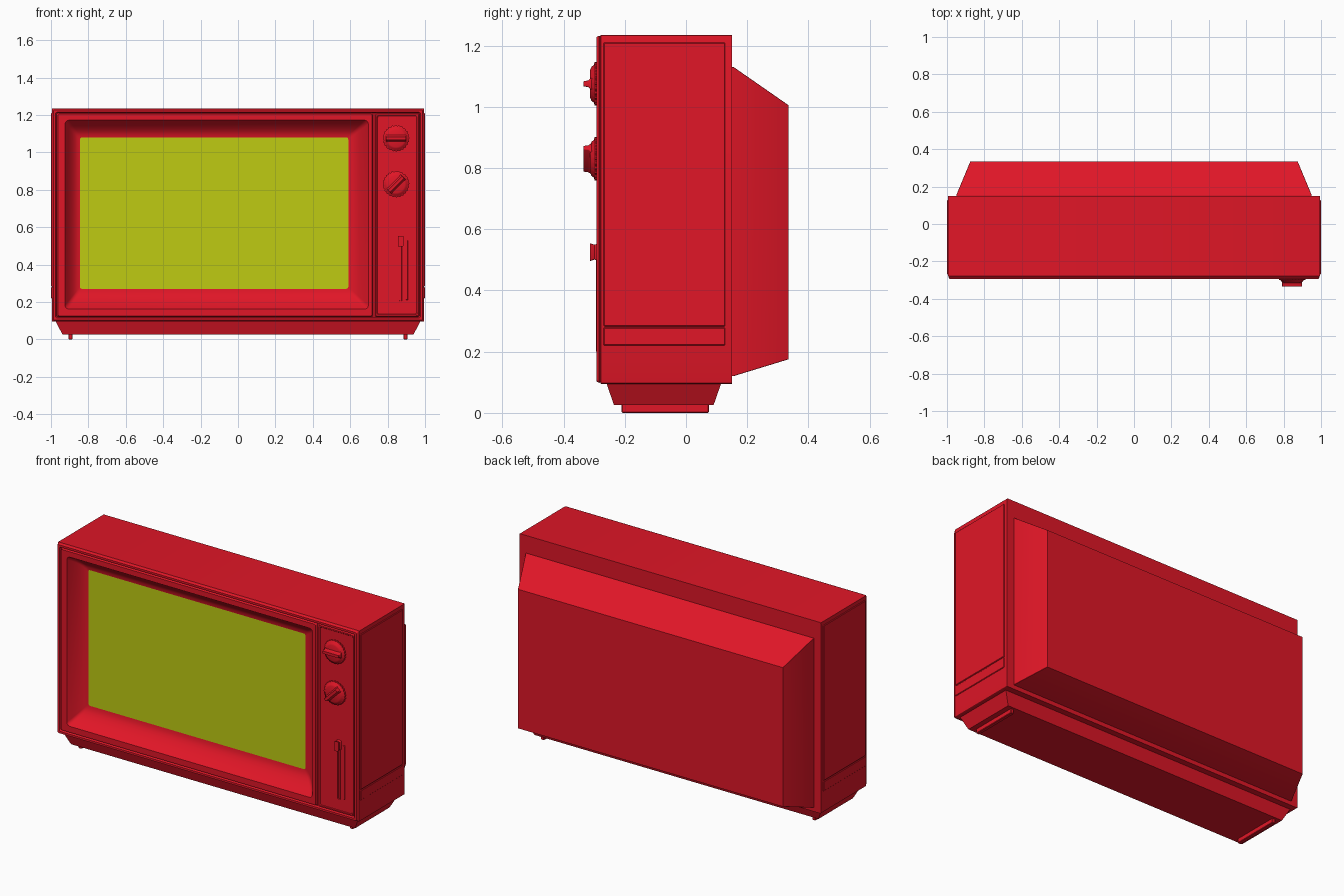
import bpy, bmesh
from math import sin, cos, pi, radians
from mathutils import Matrix, Vector

if "Cube" in bpy.data.objects:
    bpy.data.objects.remove(bpy.data.objects["Cube"])


def material(name, color):
    m = bpy.data.materials.new(name)
    m.diffuse_color = (*color, 1)
    m.use_nodes = True
    m.node_tree.nodes["Principled BSDF"].inputs["Base Color"].default_value = m.diffuse_color
    return m


RED = material("red_plastic", (0.75, 0.008, 0.02))
YELLOW = material("screen_yellow", (0.52, 0.60, 0.006))


def finish(name, bm, mat=RED, mirror=False):
    me = bpy.data.meshes.new(name)
    bm.to_mesh(me)
    bm.free()
    ob = bpy.data.objects.new(name, me)
    bpy.context.collection.objects.link(ob)
    me.materials.append(mat)
    if mirror:
        ob.modifiers.new("mirror", 'MIRROR')
    return ob


def rect(x0, x1, z0, z1, y, r=0.008, n=4):
    """Rounded rectangle facing the front, at depth y."""
    pts = []
    for k, (cx, cz) in enumerate([(x1 - r, z0 + r), (x1 - r, z1 - r),
                                  (x0 + r, z1 - r), (x0 + r, z0 + r)]):
        for i in range(n):
            a = -pi / 2 + k * pi / 2 + i / (n - 1) * pi / 2
            pts.append((cx + r * cos(a), y, cz + r * sin(a)))
    return pts


def inset(b, d):
    return b[0] + d, b[1] - d, b[2] + d, b[3] - d


def loft(name, loops, back=True, front=True, mat=RED):
    """Skin loops ordered from the back to the front."""
    bm = bmesh.new()
    rows = [[bm.verts.new(p) for p in loop] for loop in loops]
    n = len(rows[0])
    for a, b in zip(rows, rows[1:]):
        for i in range(n):
            j = (i + 1) % n
            bm.faces.new((a[i], a[j], b[j], b[i]))
    if back:
        bm.faces.new(rows[0][::-1])
    if front:
        bm.faces.new(rows[-1])
    return finish(name, bm, mat)


def box(name, x, y, z, taper=(0, 0), bevel=0.0, mirror=False):
    """Box between limits, top face pulled in by taper."""
    bm = bmesh.new()
    bmesh.ops.create_cube(bm, size=1)
    for v in bm.verts:
        sx, sy, sz = (1 if c > 0 else -1 for c in v.co)
        t = 1 if sz < 0 else 0
        v.co = Vector((x[sx > 0] - sx * taper[0] * t,
                       y[sy > 0] - sy * taper[1] * t, z[sz > 0]))
    if bevel:
        bmesh.ops.bevel(bm, geom=bm.edges[:], offset=bevel, segments=1, affect='EDGES')
    return finish(name, bm, RED, mirror)


# cabinet shell with a raised front rim and a groove inside it
B = (-0.995, 0.995, 0.095, 1.235)
loft("cabinet", [rect(*B, 0.15, 0.004), rect(*B, -0.278, 0.004),
                 rect(*inset(B, 0.005), -0.281, 0.008), rect(*inset(B, 0.003), -0.284, 0.008),
                 rect(*inset(B, 0.008), -0.293, 0.008), rect(*inset(B, 0.02), -0.293, 0.008),
                 rect(*inset(B, 0.025), -0.28, 0.008)], front=False)

# tapered back cover
loft("back_cover", [rect(-0.875, 0.875, 0.175, 1.005, 0.335, 0.001, 2),
                    rect(-0.95, 0.95, 0.12, 1.13, 0.155, 0.001, 2),
                    rect(-0.95, 0.95, 0.12, 1.13, 0.14, 0.001, 2)])

# screen surround sloping in to the screen
S0, S1 = (-0.925, 0.697, 0.162, 1.172), (-0.845, 0.59, 0.27, 1.08)
loops = [rect(-0.97, 0.722, 0.12, 1.21, -0.28), rect(-0.963, 0.717, 0.126, 1.204, -0.293)]
for i in range(7):
    t = i / 6
    b = [p + (q - p) * t for p, q in zip(S0, S1)]
    loops.append(rect(*b, -0.293 + 0.088 * sin(t * pi / 2) ** 0.9, 0.02 - 0.008 * t))
loft("screen_surround", loops, back=False, front=False)
loft("screen", [rect(*S1, -0.205, 0.012)], back=False, mat=YELLOW)

# control panel and the groove backing beside it
P = (0.732, 0.97, 0.12, 1.21)
loft("control_panel", [rect(*P, -0.28), rect(*inset(P, 0.005), -0.291),
                       rect(*inset(P, 0.012), -0.291), rect(*inset(P, 0.015), -0.288)])
box("panel_groove", (0.70, 0.75), (-0.281, -0.27), (0.121, 1.209))


# rotary knobs: ridged skirt, dome and a tapered grip
def knob(name, x, z, angle):
    def ring(r, y, ridge=0.0):
        return [(x + (r - ridge * (i // 2 % 2)) * cos(i * pi / 48), y,
                 z + (r - ridge * (i // 2 % 2)) * sin(i * pi / 48)) for i in range(-48, 48)]
    loft(name + "_skirt", [ring(0.071, -0.285, 0.004), ring(0.071, -0.298, 0.004),
                           ring(0.062, -0.301), ring(0.055, -0.309), ring(0.046, -0.313)])
    grip = loft(name + "_grip", [rect(-0.054, 0.054, -0.024, 0.024, -0.305, 0.006),
                                 rect(-0.054, 0.054, -0.011, 0.011, -0.319, 0.004),
                                 rect(-0.053, 0.053, -0.008, 0.008, -0.335, 0.003)])
    grip.data.transform(Matrix.Translation((x, 0, z)) @ Matrix.Rotation(-angle, 4, 'Y'))


knob("upper_knob", 0.845, 1.075, 0)
knob("lower_knob", 0.845, 0.83, radians(45))

# slider track, scale strip and slider handle
T = (0.860, 0.880, 0.20, 0.55)
loft("slider_track", [rect(*T, -0.285, 0.003), rect(*T, -0.294, 0.003),
                      rect(*inset(T, 0.004), -0.294, 0.003),
                      rect(*inset(T, 0.005), -0.286, 0.003)], back=False)
box("slider_scale", (0.897, 0.909), (-0.293, -0.285), (0.21, 0.53), bevel=0.002)
H = (0.855, 0.885, 0.495, 0.555)
loft("slider_handle", [rect(*H, -0.285, 0.004), rect(*inset(H, 0.006), -0.299, 0.004),
                       rect(*inset(H, 0.001), -0.314, 0.004)])

# small panel screws
for i, z in enumerate((0.135, 1.197)):
    bm = bmesh.new()
    bmesh.ops.create_cone(bm, cap_ends=True, segments=12, radius1=0.008, radius2=0.006,
                          depth=0.006,
                          matrix=Matrix.Translation((0.957, -0.29, z)) @ Matrix.Rotation(pi / 2, 4, 'X'))
    finish(f"panel_screw_{i + 1}", bm)

# raised side panels
box("side_panel", (0.985, 1.0), (-0.27, 0.128), (0.283, 1.21), bevel=0.003, mirror=True)
box("lower_side_panel", (0.985, 0.999), (-0.27, 0.128), (0.22, 0.279), bevel=0.003, mirror=True)

# plinth and runner feet
box("plinth", (-0.975, 0.975), (-0.26, 0.115), (0.025, 0.097), taper=(0.037, 0.025))
box("runner_foot", (0.885, 0.907), (-0.21, 0.075), (0, 0.03), bevel=0.003, mirror=True)

# smooth shading with sharp edges kept
bpy.ops.object.select_all(action='SELECT')
bpy.context.view_layer.objects.active = bpy.data.objects["cabinet"]
bpy.ops.object.shade_smooth_by_angle(angle=radians(30))
